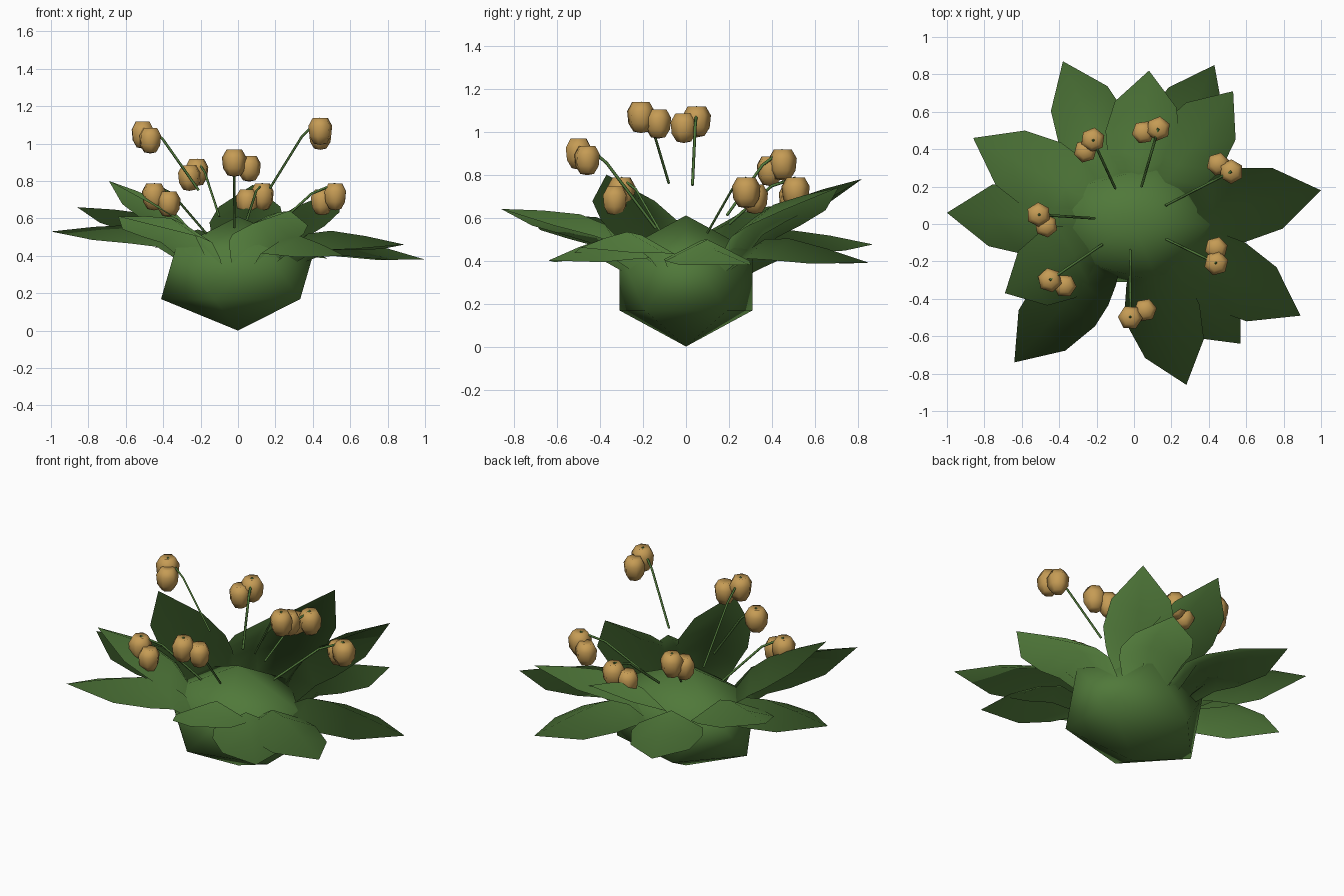
import bpy
import bmesh
import math
from mathutils import Vector

cube = bpy.data.objects.get("Cube")
if cube:
    bpy.data.objects.remove(cube, do_unlink=True)


def make_material(name, colour):
    mat = bpy.data.materials.new(name)
    mat.use_nodes = True
    mat.diffuse_color = (*colour, 1)
    mat.node_tree.nodes["Principled BSDF"].inputs["Base Color"].default_value = (*colour, 1)
    return mat


leaf_green = make_material("leaf green", (0.08, 0.19, 0.042))
berry_tan = make_material("berry tan", (0.56, 0.33, 0.09))


def add_mesh(name, bm, material):
    """Turn a bmesh into a smooth shaded object."""
    for face in bm.faces:
        face.smooth = True
    mesh = bpy.data.meshes.new(name)
    bm.to_mesh(mesh)
    bm.free()
    mesh.materials.append(material)
    obj = bpy.data.objects.new(name, mesh)
    bpy.context.collection.objects.link(obj)
    return obj


# Rounded low-poly bulb that carries everything
bulb_centre = Vector((0, 0, 0.305))
bm = bmesh.new()
bmesh.ops.create_icosphere(bm, subdivisions=1, radius=1)
bulb = add_mesh("bulb", bm, leaf_green)
bulb.scale = (0.46, 0.365, 0.305)
bulb.location = bulb_centre


def add_leaf(name, tip):
    """Pointed leaf that leaves the bulb's side, arches up and droops at its edges."""
    tip = Vector(tip)
    outward = Vector((tip.x, tip.y, 0)).normalized()
    side = Vector((-outward.y, outward.x, 0))
    base = outward * 0.2 + Vector((0, 0, 0.34))
    bm = bmesh.new()
    rows = []
    # Along the leaf: position, half width, rise of midrib, droop of edges
    for t, half, rise, droop in ((0, 0.08, 0, 0.05), (0.14, 0.14, 0.09, 0.08),
                                 (0.28, 0.18, 0.145, 0.09), (0.45, 0.2, 0.14, 0.1),
                                 (0.71, 0.165, 0.08, 0.07)):
        mid = base.lerp(tip, t)
        rows.append([bm.verts.new(mid + side * half * s + Vector((0, 0, rise - droop * abs(s))))
                     for s in (1, 0, -1)])
    end = bm.verts.new(tip)
    for i in range(2):
        for inner, outer in zip(rows, rows[1:]):
            bm.faces.new((inner[i], inner[i + 1], outer[i + 1], outer[i]))
        bm.faces.new((rows[-1][i], rows[-1][i + 1], end))
    # Foliage normals fan out from the bulb so the leaves blend into it
    mesh = add_mesh(name, bm, leaf_green).data
    mesh.normals_split_custom_set_from_vertices(
        [(v.co - bulb_centre).normalized() for v in mesh.vertices])


# Leaves, each set by where its tip points
leaf_tips = [
    (-0.38, 0.87, 0.475), (0.08, 0.82, 0.78), (0.43, 0.85, 0.39), (0.53, 0.71, 0.74),
    (1.0, 0.18, 0.38), (0.89, -0.49, 0.46), (0.57, -0.64, 0.4), (0.28, -0.86, 0.64),
    (-0.64, -0.74, 0.61), (-0.69, -0.37, 0.8), (-1.0, 0.06, 0.53), (-0.86, 0.46, 0.66),
]
for n, tip in enumerate(leaf_tips):
    add_leaf(f"leaf_{n + 1}", tip)


def add_berry(name, centre, size):
    """Six-sided barrel-shaped berry with a shallow dimple on top."""
    bm = bmesh.new()
    sides = 6
    rings = []
    for r, z in ((0.036, -0.07), (0.06, -0.032), (0.066, 0.025), (0.042, 0.067)):
        rings.append([bm.verts.new((r * math.cos(math.tau * i / sides),
                                    r * math.sin(math.tau * i / sides), z))
                      for i in range(sides)])
    bottom = bm.verts.new((0, 0, -0.077))
    top = bm.verts.new((0, 0, 0.06))
    for i in range(sides):
        j = (i + 1) % sides
        for low, high in zip(rings, rings[1:]):
            bm.faces.new((low[i], low[j], high[j], high[i]))
        bm.faces.new((bottom, rings[0][j], rings[0][i]))
        bm.faces.new((top, rings[-1][i], rings[-1][j]))
    berry = add_mesh(name, bm, berry_tan)
    berry.location = centre
    berry.scale = (size, size, size)
    berry.rotation_euler.z = centre[0] * 3


def add_stem(name, points):
    """Thin tube through a few points."""
    curve = bpy.data.curves.new(name, "CURVE")
    curve.dimensions = "3D"
    curve.bevel_depth = 0.007
    curve.bevel_resolution = 0
    curve.use_fill_caps = True
    spline = curve.splines.new("POLY")
    spline.points.add(len(points) - 1)
    for target, p in zip(spline.points, points):
        target.co = (*p, 1)
    curve.materials.append(leaf_green)
    bpy.context.collection.objects.link(bpy.data.objects.new(name, curve))


# Berry pairs: stem foot, upper berry, lower berry
sprigs = [
    ((-0.1, 0.19, 0.61), (-0.22, 0.45, 0.85), (-0.26, 0.39, 0.82)),
    ((0.04, 0.2, 0.57), (0.13, 0.51, 0.72), (0.05, 0.49, 0.69)),
    ((0.17, 0.1, 0.53), (0.52, 0.28, 0.72), (0.45, 0.32, 0.69)),
    ((0.17, -0.08, 0.76), (0.44, -0.21, 1.07), (0.44, -0.13, 1.04)),
    ((-0.02, -0.14, 0.55), (-0.02, -0.5, 0.9), (0.06, -0.46, 0.87)),
    ((-0.17, -0.11, 0.52), (-0.45, -0.3, 0.72), (-0.37, -0.33, 0.68)),
    ((-0.21, 0.03, 0.75), (-0.51, 0.05, 1.05), (-0.47, -0.01, 1.02)),
]
for n, (foot, upper, lower) in enumerate(sprigs, 1):
    end = Vector(upper) + Vector((0, 0, 0.064))
    knee = Vector(foot).lerp(end, 0.64) + Vector((0, 0, 0.04))
    add_stem(f"stem_{n}", (foot, knee, end))
    add_berry(f"upper_berry_{n}", upper, 1)
    add_berry(f"lower_berry_{n}", lower, 0.95)
